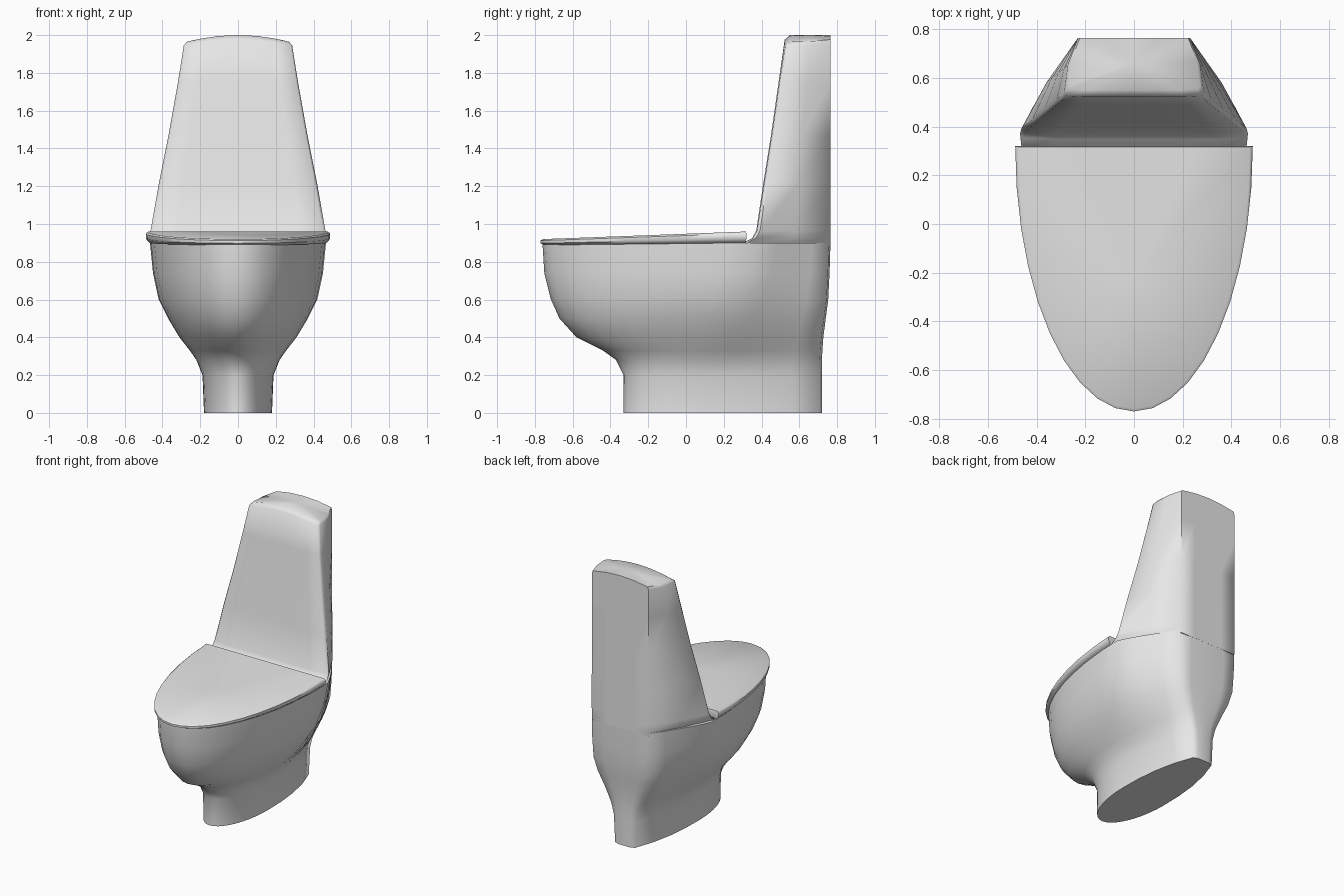
import bpy, bmesh
from math import sin, cos, pi, radians

cube = bpy.data.objects.get("Cube")
if cube:
    bpy.data.objects.remove(cube)

ceramic = bpy.data.materials.new("light_grey_ceramic")
ceramic.use_nodes = True
GREY = (0.8, 0.8, 0.8, 1)
ceramic.diffuse_color = GREY
ceramic.node_tree.nodes["Principled BSDF"].inputs["Base Color"].default_value = GREY


def loft(name, halves, angle):
    """Mirror half rings (front centre to back centre), skin them, fan the ends."""
    bm = bmesh.new()
    rings = []
    for half in halves:
        pts = half + [(-x, y, z) for x, y, z in half[-2:0:-1]]
        rings.append([bm.verts.new(p) for p in pts])
    n = len(rings[0])
    for low, high in zip(rings, rings[1:]):
        for i in range(n):
            j = (i + 1) % n
            bm.faces.new((low[i], low[j], high[j], high[i]))
    for ring, half in ((rings[0], halves[0]), (rings[-1], halves[-1])):
        (_, y0, z0), (_, y1, z1) = half[0], half[-1]
        mid = bm.verts.new((0, (y0 + y1) / 2, (z0 + z1) / 2))
        for i in range(n):
            bm.faces.new((ring[i], ring[(i + 1) % n], mid))
    bmesh.ops.recalc_face_normals(bm, faces=bm.faces)
    mesh = bpy.data.meshes.new(name)
    bm.to_mesh(mesh)
    bm.free()
    mesh.materials.append(ceramic)
    obj = bpy.data.objects.new(name, mesh)
    bpy.context.collection.objects.link(obj)
    bpy.ops.object.select_all(action="DESELECT")
    obj.select_set(True)
    bpy.context.view_layer.objects.active = obj
    bpy.ops.object.shade_smooth_by_angle(angle=radians(angle))


def arc(width, front, wide, steps=10):
    """Quarter ellipse from the front tip to the widest point."""
    return [(width * sin(i / steps * pi / 2),
             wide - (wide - front) * cos(i / steps * pi / 2))
            for i in range(steps + 1)]


# Pedestal and bowl: height, front, widest y, half width,
# back half width, back, roundness of the sides toward the back
def bowl_ring(z, front, wide, width, back_width, back, power):
    half = arc(width, front, wide)
    half += [(width - (width - back_width) * t ** power, wide + (back - wide) * t)
             for t in (0.25, 0.5, 0.75, 0.98)]
    half += [(back_width * 0.6, back), (0, back)]
    return [(x, y, z) for x, y in half]


loft("bowl_and_pedestal", [bowl_ring(*s) for s in (
    (0.00, -0.33, 0.10, 0.180, 0.075, 0.72, 2.5),
    (0.20, -0.33, 0.10, 0.188, 0.085, 0.72, 2.5),
    (0.28, -0.37, 0.12, 0.220, 0.105, 0.72, 2.2),
    (0.33, -0.44, 0.15, 0.255, 0.125, 0.722, 2.0),
    (0.40, -0.58, 0.20, 0.310, 0.155, 0.727, 1.7),
    (0.50, -0.67, 0.25, 0.370, 0.200, 0.74, 1.4),
    (0.60, -0.715, 0.30, 0.420, 0.225, 0.753, 1.2),
    (0.74, -0.75, 0.35, 0.450, 0.230, 0.76, 1.15),
    (0.90, -0.76, 0.38, 0.466, 0.230, 0.765, 1.15))], 65)


# Cistern: tapers upward, narrower at the back, with a gently arched top
def tank_ring(z, front, width, back_width, arch=0):
    back = 0.765
    half = [(0, front), (width * 0.35, front), (width * 0.7, front),
            (width * 0.97, front + 0.004), (width, front + 0.02),
            ((width + back_width) / 2 + 0.013, (front + back) / 2 + 0.013),
            (back_width, back), (back_width * 0.5, back), (0, back)]
    return [(x, y, z - arch * (x / width) ** 2) for x, y in half]


loft("cistern", [tank_ring(*s) for s in (
    (0.88, 0.30, 0.450, 0.229),
    (0.905, 0.31, 0.464, 0.23),
    (0.925, 0.35, 0.468, 0.23),
    (0.965, 0.372, 0.463, 0.23),
    (1.22, 0.41, 0.418, 0.23),
    (1.47, 0.45, 0.368, 0.23),
    (1.75, 0.49, 0.318, 0.23),
    (1.975, 0.522, 0.287, 0.23, 0.03),
    (2.00, 0.55, 0.270, 0.222, 0.035))], 62)


# Lid: half ellipse with a straight back edge, rising toward the cistern
def lid_ring(inset, z_front, z_back):
    front, back = -0.77 + inset, 0.32 - inset * 0.3
    half = arc(0.488 - inset, front, back) + [(0.25, back), (0, back)]
    return [(x, y, z_front + (z_back - z_front) * (y - front) / (back - front))
            for x, y in half]


loft("lid", [lid_ring(*s) for s in (
    (0.02, 0.888, 0.900),
    (0.00, 0.898, 0.922),
    (0.00, 0.912, 0.950),
    (0.012, 0.920, 0.960))], 50)
